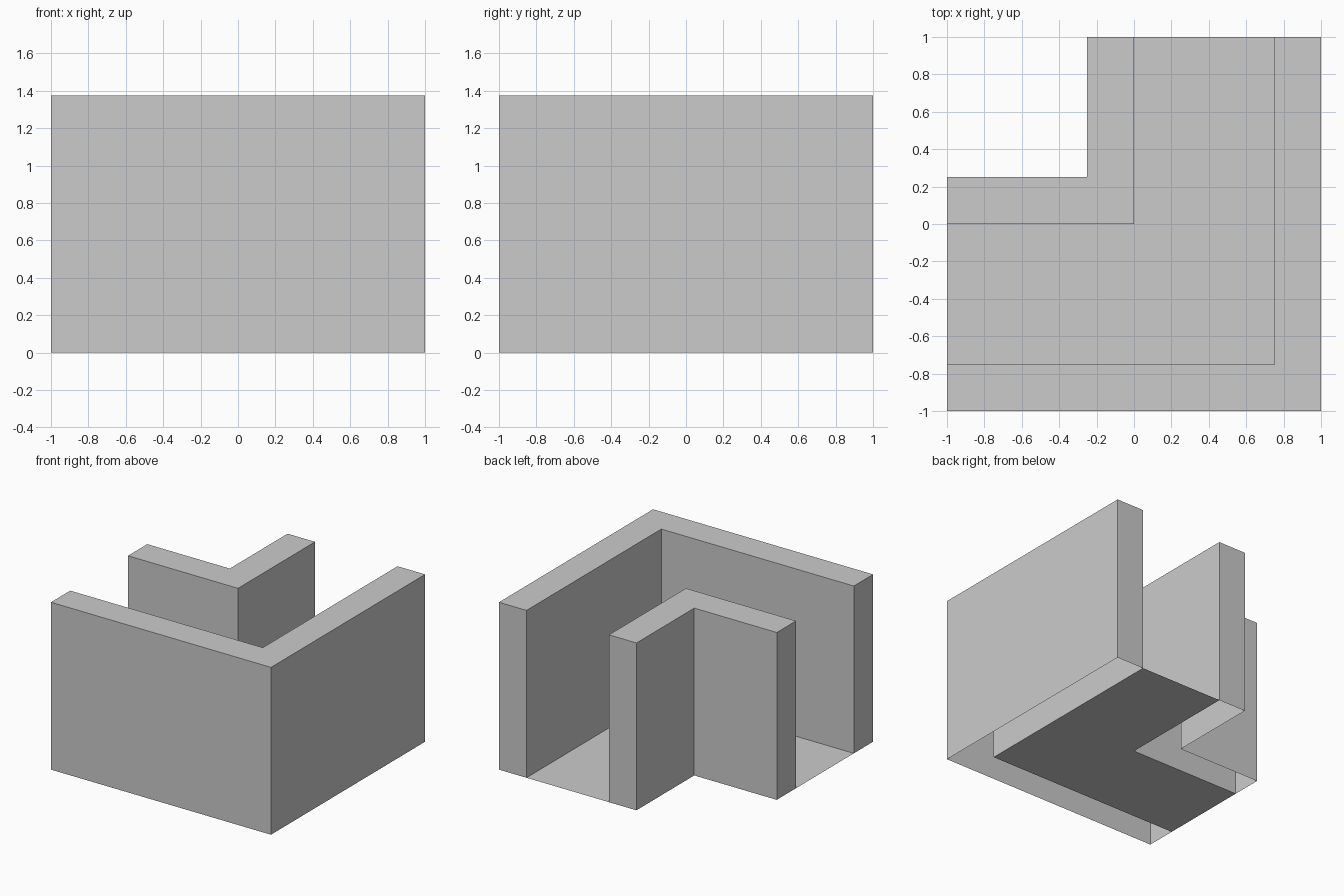
import bpy, bmesh

if "Cube" in bpy.data.objects:
    bpy.data.objects.remove(bpy.data.objects["Cube"])

HEIGHT = 1.375


def l_band(name, outer, inner, height=0.0):
    """L-shaped band in plan, mitred at the corner; raised into an open-bottomed wall."""
    outline = [(outer, 1), (inner, 1), (inner, -inner),
               (-1, -inner), (-1, -outer), (outer, -outer)]
    bm = bmesh.new()

    def ring(z):
        return [bm.verts.new((x, y, z)) for x, y in outline]

    # horizontal surface: floor or wall top, one quad per leg
    top = ring(height)
    bm.faces.new([top[i] for i in (0, 1, 2, 5)])
    bm.faces.new([top[i] for i in (5, 2, 3, 4)])

    # vertical sides and end faces; the underside stays open
    if height:
        base = ring(0)
        n = len(outline)
        for i in range(n):
            j = (i + 1) % n
            bm.faces.new((base[i], base[j], top[j], top[i]))

    mesh = bpy.data.meshes.new(name)
    bm.to_mesh(mesh)
    bm.free()
    obj = bpy.data.objects.new(name, mesh)
    bpy.context.collection.objects.link(obj)
    return obj


# Corridor floor between the walls
l_band("floor", 0.75, 0.0)
# Long wall around the outside of the bend
l_band("outer_wall", 1.0, 0.75, HEIGHT)
# Short wall on the inside of the bend
l_band("inner_wall", 0.0, -0.25, HEIGHT)
